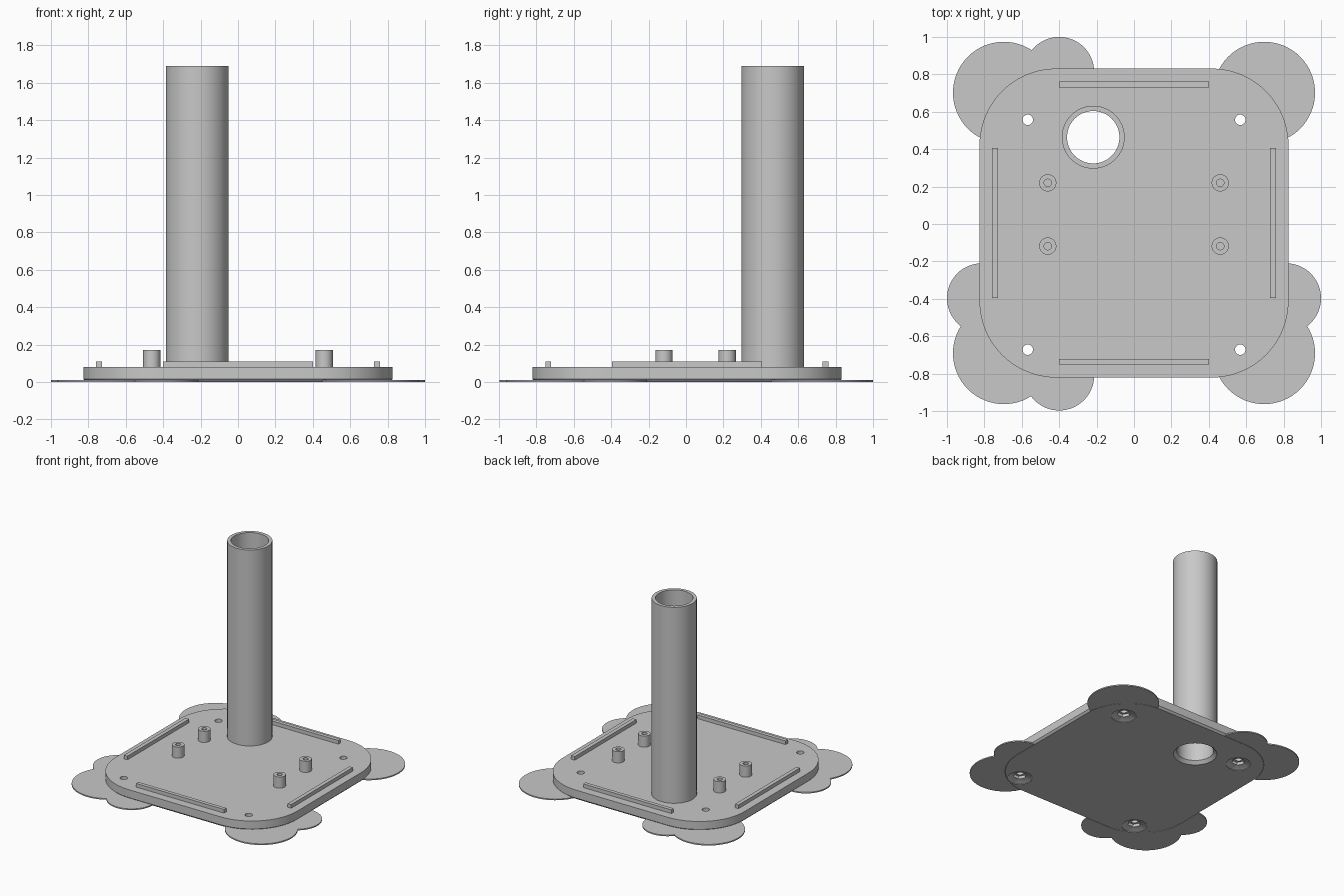
import bpy, bmesh, math
from mathutils import Vector

if "Cube" in bpy.data.objects:
    bpy.data.objects.remove(bpy.data.objects["Cube"])

CY = 0.005                      # y centre of the base plate
grey = bpy.data.materials.new("light_grey")
grey.diffuse_color = (0.58, 0.58, 0.58, 1)
grey.use_nodes = True
grey.node_tree.nodes["Principled BSDF"].inputs["Base Color"].default_value = grey.diffuse_color


def finish(bm, name):
    bmesh.ops.recalc_face_normals(bm, faces=bm.faces)
    me = bpy.data.meshes.new(name)
    bm.to_mesh(me)
    bm.free()
    me.materials.append(grey)
    ob = bpy.data.objects.new(name, me)
    bpy.context.collection.objects.link(ob)
    return ob


def loft(name, rings, closed=False):
    """Skin a stack of equal-length rings; cap the ends or close the loop."""
    bm = bmesh.new()
    vr = [[bm.verts.new(p) for p in r] for r in rings]
    n = len(vr[0])
    pairs = list(zip(vr, vr[1:])) + ([(vr[-1], vr[0])] if closed else [])
    for a, b in pairs:
        for i in range(n):
            j = (i + 1) % n
            bm.faces.new((a[i], a[j], b[j], b[i]))
    if not closed:
        bm.faces.new(vr[0])
        bm.faces.new(vr[-1])
    return finish(bm, name)


def lathe(name, profile, x, y, n=48, closed=False):
    rings = [[(x + r * math.cos(2 * math.pi * i / n),
               y + r * math.sin(2 * math.pi * i / n), z) for i in range(n)]
             for r, z in profile]
    return loft(name, rings, closed)


def rounded_square(half, radius, z, steps=20):
    pts = []
    for q, (sx, sy) in enumerate([(1, 1), (-1, 1), (-1, -1), (1, -1)]):
        c = Vector((sx, sy)) * (half - radius)
        for i in range(steps + 1):
            a = math.pi / 2 * (q + i / steps)
            pts.append((c.x + radius * math.cos(a), CY + c.y + radius * math.sin(a), z))
    return pts


def box(name, x0, x1, y0, y1, z0, z1):
    return loft(name, [[(x0, y0, z), (x1, y0, z), (x1, y1, z), (x0, y1, z)]
                       for z in (z0, z1)])


def boolean(target, other, op):
    """Apply a boolean and remove the helper."""
    m = target.modifiers.new("cut", 'BOOLEAN')
    m.operation, m.object, m.solver = op, other, 'EXACT'
    bpy.context.view_layer.objects.active = target
    bpy.ops.object.modifier_apply(modifier=m.name)
    bpy.data.objects.remove(other)


# Base plate with a chamfered lower edge
R, H = 0.41, 0.826
plate = loft("base_plate", [rounded_square(H - 0.015, R - 0.015, 0),
                            rounded_square(H, R, 0.015),
                            rounded_square(H, R, 0.08)])

# Large flared bore under the tube
TX, TY = -0.218, 0.464
boolean(plate, lathe("bore", [(0.175, -0.01), (0.14, 0.025), (0.14, 0.12)],
                     TX, TY, 64), 'DIFFERENCE')

# Screw holes: countersink, hexagonal pocket and through hole
for x in (-0.568, 0.568):
    for y in (0.557, -0.672):
        for cutter in (
            lathe("countersink", [(0.095, -0.01), (0.095, 0.004), (0.05, 0.022)], x, y),
            lathe("hex_pocket", [(0.052, -0.01), (0.052, 0.045)], x, y, 6),
            lathe("screw_hole", [(0.028, -0.01), (0.028, 0.12)], x, y, 32),
        ):
            boolean(plate, cutter, 'DIFFERENCE')

# Upright tube
lathe("upright_tube", [(0.168, 0.079), (0.168, 1.69), (0.14, 1.69), (0.14, 0.079)],
      TX, TY, 64, closed=True)

# Raised rails along the four edges
for s, side in ((-1, "left"), (1, "right")):
    a, b = sorted((s * 0.728, s * 0.76))
    box(side + "_rail", a, b, CY - 0.4, CY + 0.4, 0.079, 0.11)
for s, side in ((-1, "front"), (1, "back")):
    a, b = sorted((s * 0.726, s * 0.757))
    box(side + "_rail", -0.4, 0.4, CY + a, CY + b, 0.079, 0.11)

# Standoffs with blind screw holes
for x in (-0.461, 0.461):
    for y in (0.22, -0.118):
        lathe("standoff", [(0.046, 0.079), (0.046, 0.172), (0.02, 0.172), (0.02, 0.09)],
              x, y, 32)

# Thin lobed foot pads at the corners, trimmed to the plate outline
BIG, SMALL = 0.272, 0.187
pads = {
    "back_left_pad": [(-0.696, 0.702, BIG), (-0.4, 0.813, SMALL)],
    "back_right_pad": [(0.696, 0.702, BIG)],
    "front_left_pad": [(-0.696, -0.691, BIG), (-0.4, -0.81, SMALL), (-0.813, -0.397, SMALL)],
    "front_right_pad": [(0.696, -0.691, BIG), (0.813, -0.397, SMALL)],
}
for name, discs in pads.items():
    parts = [lathe(name, [(r, 0), (r, 0.01)], x, y, 64) for x, y, r in discs]
    for extra in parts[1:]:
        boolean(parts[0], extra, 'UNION')
    trim = loft("trim", [rounded_square(H - 0.012, R - 0.012, z) for z in (-0.05, 0.05)])
    boolean(parts[0], trim, 'DIFFERENCE')

# Smooth the round walls, keep the edges crisp
for ob in bpy.context.scene.objects:
    ob.select_set(True)
    bpy.context.view_layer.objects.active = ob
bpy.ops.object.shade_smooth_by_angle(angle=math.radians(30))
